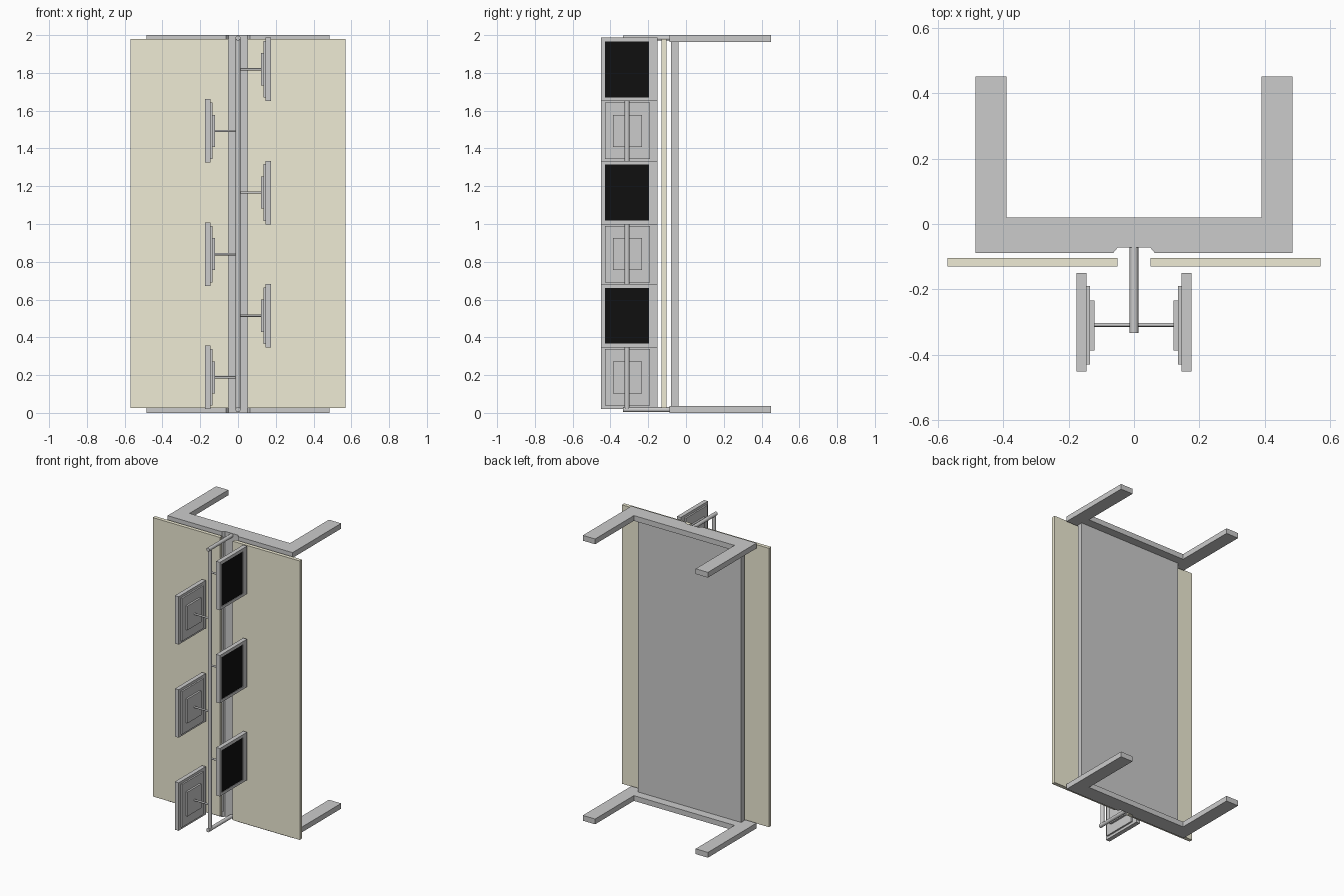
import bpy, bmesh
from math import pi
from mathutils import Matrix, Vector

if "Cube" in bpy.data.objects:
    bpy.data.objects.remove(bpy.data.objects["Cube"])


def material(name, color):
    m = bpy.data.materials.new(name)
    m.diffuse_color = (*color, 1)
    m.use_nodes = True
    m.node_tree.nodes["Principled BSDF"].inputs["Base Color"].default_value = m.diffuse_color
    return m


CREAM = material("cream", (0.86, 0.83, 0.66))
BLACK = material("black", (0.005, 0.005, 0.005))


def finish(name, bm, mat=None):
    bmesh.ops.recalc_face_normals(bm, faces=bm.faces)
    me = bpy.data.meshes.new(name)
    bm.to_mesh(me)
    bm.free()
    ob = bpy.data.objects.new(name, me)
    bpy.context.collection.objects.link(ob)
    if mat:
        me.materials.append(mat)
    return ob


def new_box(lo, hi):
    bm = bmesh.new()
    lo, hi = Vector(lo), Vector(hi)
    bmesh.ops.create_cube(bm, size=1)
    bmesh.ops.scale(bm, vec=hi - lo, verts=bm.verts)
    bmesh.ops.translate(bm, vec=(lo + hi) / 2, verts=bm.verts)
    return bm


def box(name, lo, hi, mat=None):
    # Corners may be given in either order
    a = [min(p) for p in zip(lo, hi)]
    b = [max(p) for p in zip(lo, hi)]
    return finish(name, new_box(a, b), mat)


def rod(name, p, q, r):
    p, q = Vector(p), Vector(q)
    bm = bmesh.new()
    rot = (q - p).to_track_quat('Z', 'Y').to_matrix().to_4x4()
    bmesh.ops.create_cone(bm, cap_ends=True, segments=24, radius1=r, radius2=r,
                          depth=(q - p).length,
                          matrix=Matrix.Translation((p + q) / 2) @ rot)
    for f in bm.faces:
        f.smooth = len(f.verts) == 4
    return finish(name, bm)


def slab(name, half, z0, z1):
    # Extrude a plan outline mirrored across x = 0
    pts = half + [(-x, y) for x, y in reversed(half)]
    bm = bmesh.new()
    face = bm.faces.new([bm.verts.new((x, y, z0)) for x, y in pts])
    ext = bmesh.ops.extrude_face_region(bm, geom=[face])
    bmesh.ops.translate(bm, vec=(0, 0, z1 - z0),
                        verts=[v for v in ext["geom"] if isinstance(v, bmesh.types.BMVert)])
    return finish(name, bm)


# U-shaped top and bottom brackets with a central front notch
U = [(0.05, -0.072), (0.063, -0.088), (0.485, -0.088), (0.485, 0.45),
     (0.39, 0.45), (0.39, 0.02)]
slab("bottom_bracket", U, 0, 0.037)
slab("top_bracket", U, 1.963, 2)

# Back board, with a shallow channel behind the pole
slab("back_board", [(0.05, -0.072), (0.056, -0.079), (0.4, -0.079), (0.4, -0.04)],
     0.037, 1.963)

# Side panels
for side, s in (("left", -1), ("right", 1)):
    box(side + "_panel", (s * 0.05, -0.13, 0.025), (s * 0.57, -0.104, 1.98), CREAM)

# Central pole and its two standoff rods
PY = -0.312
rod("pole", (0, PY, 0.017), (0, PY, 1.984), 0.013)
rod("bottom_standoff", (0, -0.333, 0.017), (0, -0.06, 0.017), 0.013)
rod("top_standoff", (0, -0.333, 1.984), (0, -0.06, 1.984), 0.013)


def display(name, s, z):
    # Support arm and stepped back plates
    rod(name + "_arm", (0, -0.308, z), (s * 0.125, -0.308, z), 0.006)
    box(name + "_mount", (s * 0.121, -0.386, z - 0.085), (s * 0.135, -0.234, z + 0.085))
    box(name + "_back", (s * 0.134, -0.43, z - 0.15), (s * 0.146, -0.19, z + 0.15))
    # Housing with the screen opening inset into its outward face
    bm = new_box((min(s * 0.145, s * 0.175), -0.45, z - 0.168),
                 (max(s * 0.145, s * 0.175), -0.15, z + 0.168))
    front = next(f for f in bm.faces if f.normal.x * s > 0.9)
    bmesh.ops.inset_region(bm, faces=[front], thickness=0.01)
    for v in front.verts:
        v.co.y = -0.43 if v.co.y < -0.3 else -0.195
        v.co.z = z + (0.148 if v.co.z > z else -0.148)
    ext = bmesh.ops.extrude_face_region(bm, geom=[front])
    bmesh.ops.translate(bm, vec=(-s * 0.006, 0, 0),
                        verts=[v for v in ext["geom"] if isinstance(v, bmesh.types.BMVert)])
    if front.is_valid:
        bm.faces.remove(front)
    finish(name + "_housing", bm)
    box(name + "_screen", (s * 0.167, -0.43, z - 0.148), (s * 0.172, -0.195, z + 0.148), BLACK)


# Six displays alternating left and right up the pole
for i in range(6):
    display(f"display_{i + 1}", -1 if i % 2 == 0 else 1, 0.188 + i * 0.3262)
